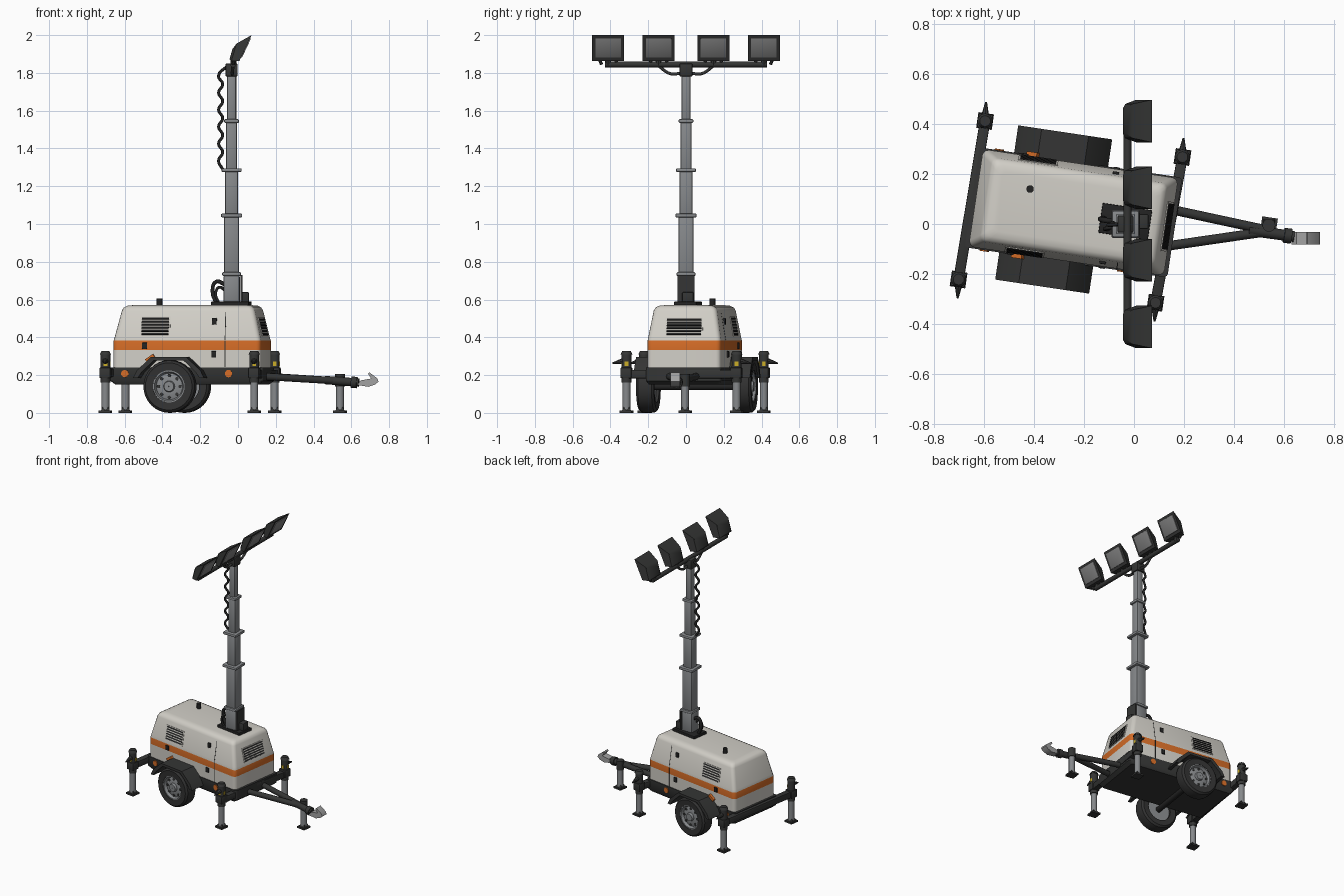
import bpy, bmesh, math
from mathutils import Matrix, Vector

if "Cube" in bpy.data.objects:
    bpy.data.objects.remove(bpy.data.objects["Cube"])

def mat(name, r, g, b):
    m = bpy.data.materials.new(name)
    m.diffuse_color = (r, g, b, 1)
    m.use_nodes = True
    m.node_tree.nodes["Principled BSDF"].inputs["Base Color"].default_value = m.diffuse_color
    return m

WHITE = mat("warm_white", .64, .62, .57)
ORANGE = mat("orange", .66, .15, .02)
DARK = mat("dark_grey", .035, .036, .035)
BLACK = mat("black", .017, .017, .017)
RUBBER = mat("rubber", .032, .032, .032)
MAST = mat("mast_grey", .24, .25, .26)
STEEL = mat("light_steel", .36, .36, .36)
LENS = mat("lens_grey", .22, .22, .22)
YELLOW = mat("yellow", .6, .42, .02)

WORLD = Matrix.Identity(4)
# The trailer is turned slightly relative to the mast
YAW = math.radians(-8.5)
TRAILER = Matrix.Translation((0, .01, 0)) @ Matrix.Rotation(YAW, 4, 'Z')

def finish(bm, name, mats, frame=WORLD, angle=35):
    bmesh.ops.recalc_face_normals(bm, faces=bm.faces)
    me = bpy.data.meshes.new(name)
    bm.to_mesh(me)
    bm.free()
    for m in (mats if isinstance(mats, list) else [mats]):
        me.materials.append(m)
    me.shade_smooth()
    me.set_sharp_from_angle(angle=math.radians(angle))
    ob = bpy.data.objects.new(name, me)
    ob.matrix_world = frame
    bpy.context.collection.objects.link(ob)
    return ob

def box(name, c, s, m, frame=WORLD, rot=(0, 0, 0), bevel=0):
    bm = bmesh.new()
    bmesh.ops.create_cube(bm, size=1, matrix=Matrix.Diagonal((*s, 1)))
    if bevel:
        bmesh.ops.bevel(bm, geom=bm.edges[:], offset=bevel, segments=2, affect='EDGES', profile=.5)
    r = Matrix.Rotation(rot[2], 4, 'Z') @ Matrix.Rotation(rot[1], 4, 'Y') @ Matrix.Rotation(rot[0], 4, 'X')
    return finish(bm, name, m, frame @ Matrix.Translation(c) @ r)

def tube(name, a, b, r, m, frame=WORLD, r2=None, n=16, spin=0):
    a, b = Vector(a), Vector(b)
    bm = bmesh.new()
    bmesh.ops.create_cone(bm, cap_ends=True, segments=n, radius1=r, radius2=r if r2 is None else r2,
                          depth=(b - a).length, matrix=Matrix.Rotation(spin, 4, 'Z'))
    q = (b - a).to_track_quat('Z', 'Y').to_matrix().to_4x4()
    return finish(bm, name, m, frame @ Matrix.Translation((a + b) / 2) @ q)

def loft(name, rings, mats, frame=WORLD, index=None):
    bm = bmesh.new()
    vs = [[bm.verts.new(p) for p in ring] for ring in rings]
    n = len(vs[0])
    for k in range(len(vs) - 1):
        for i in range(n):
            f = bm.faces.new((vs[k][i], vs[k][(i + 1) % n], vs[k + 1][(i + 1) % n], vs[k + 1][i]))
            f.material_index = index(k) if index else 0
    bm.faces.new(vs[0])
    bm.faces.new(vs[-1])
    return finish(bm, name, mats, frame)

def prism(name, prof, y0, y1, m, frame=WORLD):
    return loft(name, [[(x, y, z) for x, z in prof] for y in (y0, y1)], m, frame)

def lathe(name, prof, m, frame, n=32):
    # profile of (radius, y), closed, turned about the y axis
    bm = bmesh.new()
    rings = [[bm.verts.new((r * math.cos(t), y, r * math.sin(t))) for r, y in prof]
             for t in (2 * math.pi * i / n for i in range(n))]
    k = len(prof)
    for i in range(n):
        a, b = rings[i], rings[(i + 1) % n]
        for j in range(k):
            bm.faces.new((a[j], a[(j + 1) % k], b[(j + 1) % k], b[j]))
    return finish(bm, name, m, frame)

def cable(name, pts, r, m):
    cu = bpy.data.curves.new(name, 'CURVE')
    cu.dimensions = '3D'
    cu.bevel_depth, cu.bevel_resolution, cu.use_fill_caps = r, 1, True
    cu.resolution_u = 5
    sp = cu.splines.new('BEZIER')
    sp.bezier_points.add(len(pts) - 1)
    for bp, p in zip(sp.bezier_points, pts):
        bp.co = p
        bp.handle_left_type = bp.handle_right_type = 'AUTO'
    cu.materials.append(m)
    bpy.context.collection.objects.link(bpy.data.objects.new(name, cu))

def rounded(z, x0, x1, hw, r):
    out = []
    for cx, cy, a0 in ((x1 - r, hw - r, 0), (x0 + r, hw - r, 90), (x0 + r, r - hw, 180), (x1 - r, r - hw, 270)):
        for i in range(4):
            t = math.radians(a0 + 30 * i)
            out.append((cx + r * math.cos(t), cy + r * math.sin(t), z))
    return out

# Canopy with stripe
loft("canopy", [rounded(.235, -.64, .15, .197, .025), rounded(.334, -.64, .15, .197, .025),
                rounded(.382, -.64, .15, .197, .025), rounded(.40, -.635, .145, .194, .025),
                rounded(.54, -.60, .113, .17, .025), rounded(.557, -.592, .105, .162, .025),
                rounded(.567, -.575, .09, .145, .025), rounded(.57, -.55, .065, .12, .02)],
     [WHITE, ORANGE], TRAILER, lambda k: 1 if k == 1 else 0)
# Chassis
loft("chassis", [rounded(.15, -.63, .14, .19, .015), rounded(.17, -.655, .165, .202, .015),
                 rounded(.24, -.655, .165, .202, .015)], DARK, TRAILER)
tube("axle", (-.325, -.24, .14), (-.325, .24, .14), .02, BLACK, TRAILER)

# Both sides: wheels, fenders, vents, latches, lamps
arch = [(-.19, .185), (-.17, .225), (-.095, .295), (.095, .295), (.17, .225), (.19, .185)]
inner = [(.165, .185), (.145, .215), (.08, .277), (-.08, .277), (-.145, .215), (-.165, .185)]
for s, side in ((-1, "front"), (1, "back")):
    W = TRAILER @ Matrix.Translation((-.325, s * .26, .14))
    if s < 0:
        W = W @ Matrix.Rotation(math.pi, 4, 'Z')
    lathe(side + "_tyre", [(.085, -.045), (.125, -.048), (.137, -.036), (.14, -.015), (.14, .015),
                           (.137, .036), (.125, .048), (.085, .045)], RUBBER, W)
    lathe(side + "_rim", [(.002, -.03), (.088, -.03), (.088, .042), (.078, .042), (.07, .022),
                          (.045, .03), (.03, .03), (.026, .045), (.002, .045)], MAST, W)
    for i in range(8):
        t = i * math.pi / 4
        c = (.058 * math.cos(t), .0275, .058 * math.sin(t))
        tube(side + "_rim_hole", c, (c[0], .031, c[2]), .009, DARK, W, n=8)
    prism(side + "_fender", [(x - .325, z) for x, z in arch + inner], s * .19, s * .312, DARK, TRAILER)
    # Louvred vent on the sloped side
    V = TRAILER @ Matrix.Translation((-.415, s * .183, .458)) @ Matrix.Rotation(s * math.radians(10), 4, 'X')
    box(side + "_vent_panel", (0, 0, 0), (.16, .008, .105), WHITE, V)
    for i in range(6):
        box(side + "_vent_slot", (0, s * .004, -.041 + i * .0165), (.145, .006, .0095), BLACK, V,
            (s * .4, 0, 0))
    for x, z, y in ((-.47, .355, .198), (-.10, .485, .18), (-.10, .31, .198)):
        box(side + "_latch", (x, s * y, z), (.026, .014, .034), BLACK, TRAILER, bevel=.003)
    box(side + "_door_seam", (-.04, s * .197, .312), (.004, .003, .14), DARK, TRAILER)
    box(side + "_door_seam_upper", (-.04, s * .183, .46), (.004, .003, .15), DARK, TRAILER,
        (s * math.radians(10), 0, 0))
    for x in (-.575, -.02):
        tube(side + "_marker", (x, s * .2, .208), (x, s * .207, .208), .02, ORANGE, TRAILER, n=10)
    box(side + "_fender_reflector", (-.44, s * .205, .29), (.05, .02, .018), ORANGE, TRAILER, (0, -.6, 0))
    box("tail_light", (-.657, s * .14, .208), (.008, .05, .025), ORANGE, TRAILER)

# Vent on the hitch end
V = TRAILER @ Matrix.Translation((.132, 0, .455)) @ Matrix.Rotation(math.radians(-13), 4, 'Y')
box("end_vent_panel", (0, 0, 0), (.008, .2, .1), WHITE, V)
for i in range(6):
    box("end_vent_slot", (.004, 0, -.04 + i * .016), (.006, .185, .0095), BLACK, V, (0, -.4, 0))

# Roof exhaust knob
tube("exhaust_stub", (-.416, .18 - .04, .555), (-.416, .14, .605), .015, BLACK, WORLD, n=12)

# Beams and stabiliser legs
legs = {"rear_back": (-.596, .412, -.4, 1), "rear_front": (-.702, -.222, -.2, -1),
        "hitch_back": (.194, .268, .15, 1), "hitch_front": (.086, -.315, -.1, -1)}
def beam(name, a, b, z):
    d = Vector((b[0] - a[0], b[1] - a[1]))
    box(name, ((a[0] + b[0]) / 2, (a[1] + b[1]) / 2, z), (d.length, .042, .045), DARK,
        rot=(0, 0, math.atan2(d.y, d.x)), bevel=.004)
beam("rear_beam", legs["rear_back"], legs["rear_front"], .212)
beam("hitch_beam", legs["hitch_back"], legs["hitch_front"], .205)

def leg(name, x, y, top, z_mid, size=.09):
    tube(name + "_sleeve", (x, y, z_mid), (x, y, top), .026, DARK)
    tube(name + "_inner_tube", (x, y, .01), (x, y, z_mid + .02), .021, MAST)
    box(name + "_foot", (x, y, .006), (size * .7, size * .7, .012), DARK, rot=(0, 0, YAW))
    tube(name + "_foot_flare", (x, y, .01), (x, y, .03), .035, DARK, r2=.022, n=4, spin=math.pi / 4)

for n, (x, y, dx, s) in legs.items():
    leg(n + "_leg", x, y, .315, .16)
    tube(n + "_cap", (x, y, .31), (x, y, .328), .031, DARK, r2=.022, n=10)
    tube(n + "_crank", (x, y + s * .015, .275), (x + .004 * s, y + s * .075, .262), .017, DARK, r2=.004, n=8)
    for z in (.2, .26):
        box(n + "_label", (x, y - .0245, z), (.02, .006, .022), YELLOW)
        box(n + "_label", (x + .0245, y, z), (.006, .02, .022), YELLOW)
    box(n + "_bracket", (x, y, .212), (.058, .058, .055), DARK, rot=(0, 0, YAW), bevel=.004)

# Drawbar, jockey leg and coupler
tube("drawbar_back_arm", (.13, .062, .195), (.52, -.022, .17), .019, DARK, n=12)
tube("drawbar_front_arm", (.10, -.093, .195), (.52, -.032, .17), .019, DARK, n=12)
tube("drawbar_nose", (.46, -.025, .174), (.64, -.05, .16), .022, DARK, n=12)
tube("drawbar_collar", (.60, -.045, .163), (.63, -.049, .16), .03, DARK, n=12)
leg("jockey_leg", .54, -.005, .205, .14)
prism("coupler", [(.63, .148), (.69, .138), (.725, .15), (.744, .165), (.738, .182), (.695, .215),
                  (.688, .208), (.705, .182), (.65, .172)], -.082, -.032, STEEL)

# Mast base with bracket and hoses
box("mast_base_plate", (-.035, .01, .578), (.2, .12, .022), BLACK, rot=(0, 0, YAW), bevel=.003)
box("mast_bracket", (.018, 0, .655), (.012, .088, .15), DARK)
box("mast_winch", (.035, .01, .61), (.045, .06, .06), DARK, bevel=.006)
cable("hose_loop", [(-.115, .02, .58), (-.135, .02, .64), (-.115, .015, .695), (-.07, .01, .68)], .011, BLACK)
cable("hose_loop_inner", [(-.10, -.02, .58), (-.118, -.02, .63), (-.10, -.015, .665), (-.07, -.01, .65)], .008, BLACK)

# Telescoping mast with collars
MX = -.034
for z0, z1, w in ((.57, .73, .088), (.73, 1.045, .08), (1.04, 1.285, .07), (1.28, 1.545, .06), (1.54, 1.80, .05)):
    box("mast_section", (MX, 0, (z0 + z1) / 2), (w, w, z1 - z0), MAST, bevel=.013)
for z, w in ((.735, .1), (1.045, .112), (1.285, .106), (1.545, .078)):
    box("mast_collar", (MX, 0, z), (w, w, .02), MAST, bevel=.006)
# Hanging cable
cable("mast_cable", [(-.05 - .042 + .011 * (-1) ** i, .004 * (-1) ** i, 1.29 + i * .045) for i in range(12)]
      + [(-.05, 0, 1.84)], .008, BLACK)

# Lamp head
box("mast_head", (MX, 0, 1.815), (.065, .07, .07), DARK, bevel=.008)
tube("lamp_bar", (-.026, -.43, 1.845), (-.026, .43, 1.845), .016, DARK, n=12)
for s in (-1, 1):
    cable("bar_brace", [(-.03, s * .02, 1.80), (-.03, s * .08, 1.795), (-.028, s * .15, 1.84)], .009, DARK)
for y in (-.412, -.145, .145, .412):
    back, front = .062, .085
    def ring(a, b, h):
        return [(a[0], y - h, a[1]), (a[0], y + h, a[1]), (b[0], y + h, b[1]), (b[0], y - h, b[1])]
    loft("floodlight", [ring((-.03, 1.925), (-.045, 1.872), back * .8), ring((-.008, 1.955), (-.035, 1.862), back * 1.1),
                        ring((.072, 2.0), (.008, 1.864), front)], DARK)
    # Lens plate on the tilted face
    L = Matrix.Translation((.042, y, 1.932)) @ Matrix.Rotation(math.radians(25.2), 4, 'Y')
    box("floodlight_lens", (0, 0, 0), (.006, .135, .112), LENS, L, bevel=.002)
    for s in (-1, 1):
        tube("floodlight_yoke", (-.026, y + s * .035, 1.845), (-.012, y + s * .06, 1.9), .009, DARK, n=8)
    tube("floodlight_pivot", (-.026, y, 1.84), (-.02, y, 1.89), .016, DARK, n=8)
